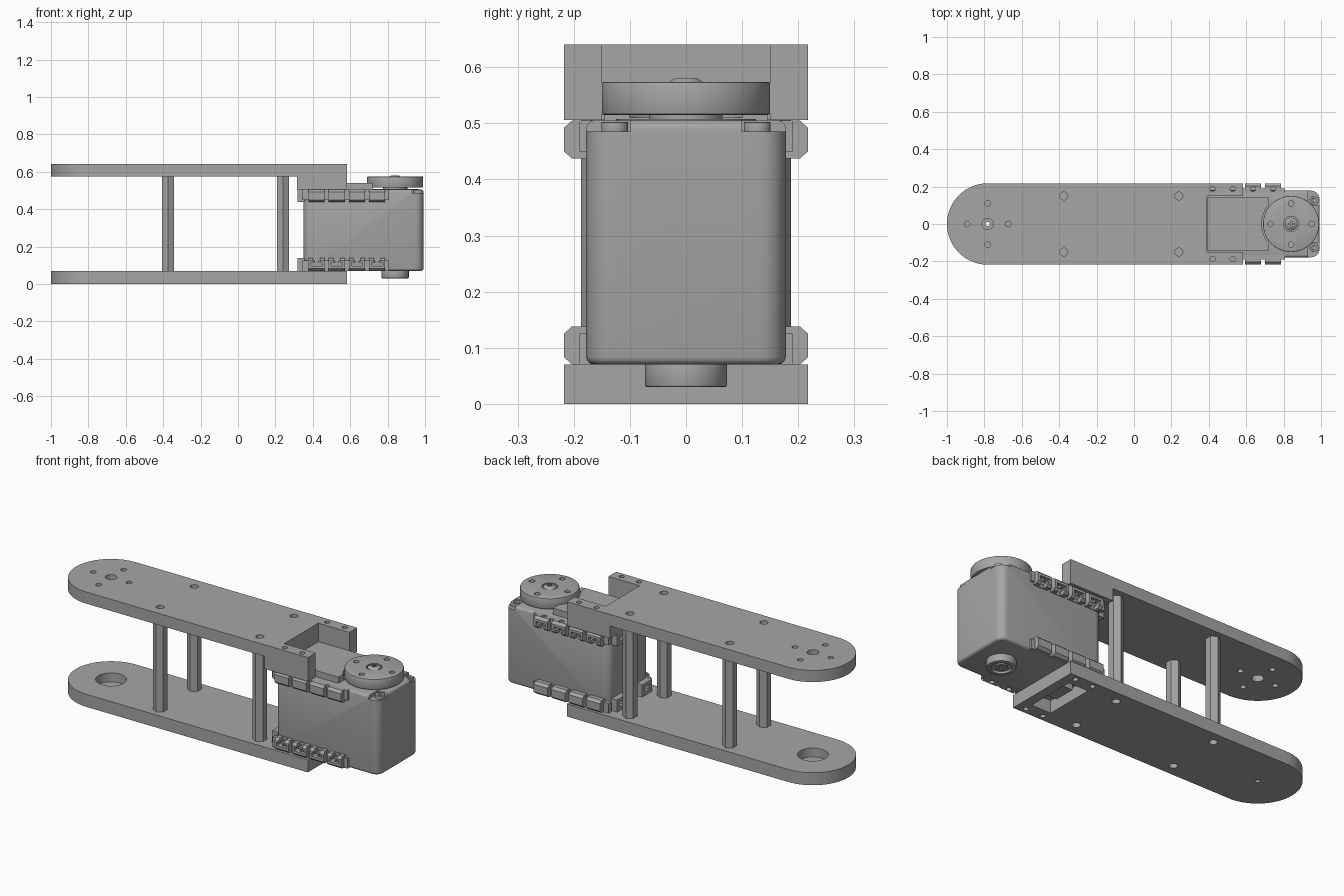
import bpy, bmesh, math
from mathutils import Matrix, Vector

cube = bpy.data.objects.get("Cube")
if cube:
    bpy.data.objects.remove(cube, do_unlink=True)

grey = bpy.data.materials.new("plain grey")
grey.use_nodes = True
GREY = (0.38, 0.38, 0.38, 1)
grey.diffuse_color = GREY
grey.node_tree.nodes["Principled BSDF"].inputs["Base Color"].default_value = GREY


def box(bm, x0, x1, y0, y1, z0, z1):
    m = Matrix.Translation(((x0 + x1) / 2, (y0 + y1) / 2, (z0 + z1) / 2))
    m = m @ Matrix.Diagonal((x1 - x0, y1 - y0, z1 - z0, 1))
    bmesh.ops.create_cube(bm, size=1, matrix=m)


def cyl(bm, x, y, r, z0, z1, n=24, r_top=None, turn=0):
    m = Matrix.Translation((x, y, (z0 + z1) / 2)) @ Matrix.Rotation(turn, 4, "Z")
    bmesh.ops.create_cone(bm, cap_ends=True, segments=n, radius1=r,
                          radius2=r if r_top is None else r_top, depth=z1 - z0, matrix=m)


def prism(bm, points, direction):
    face = bm.faces.new([bm.verts.new(p) for p in points])
    geo = bmesh.ops.extrude_face_region(bm, geom=[face])["geom"]
    bmesh.ops.translate(bm, vec=direction, verts=[v for v in geo if isinstance(v, bmesh.types.BMVert)])


def make(name, bm):
    bmesh.ops.recalc_face_normals(bm, faces=bm.faces)
    mesh = bpy.data.meshes.new(name)
    bm.to_mesh(mesh)
    bm.free()
    mesh.materials.append(grey)
    ob = bpy.data.objects.new(name, mesh)
    bpy.context.collection.objects.link(ob)
    return ob


def apply(ob, mod):
    bpy.ops.object.select_all(action="DESELECT")
    ob.select_set(True)
    bpy.context.view_layer.objects.active = ob
    bpy.ops.object.modifier_apply(modifier=mod.name)


def boolean(ob, bm, operation="DIFFERENCE"):
    tool = make("cutter", bm)
    tool.hide_render = True
    mod = ob.modifiers.new("cut", "BOOLEAN")
    mod.operation, mod.object, mod.solver, mod.use_self = operation, tool, "EXACT", True
    apply(ob, mod)
    bpy.data.objects.remove(tool, do_unlink=True)


def bevel(ob, width, segments):
    mod = ob.modifiers.new("round", "BEVEL")
    mod.width, mod.segments, mod.limit_method = width, segments, "ANGLE"
    apply(ob, mod)


def smooth(ob):
    bpy.ops.object.select_all(action="DESELECT")
    ob.select_set(True)
    bpy.context.view_layer.objects.active = ob
    bpy.ops.object.shade_smooth_by_angle(angle=math.radians(32))


HALF, PIVOT, AXIS = 0.2175, -0.7825, 0.84
LUGS = [0.42 + 0.108 * i for i in range(4)]
POSTS = [(x, y) for x in (-0.375, 0.24) for y in (-0.15, 0.15)]


def slab(name, z0, z1):
    arc = [math.radians(90 + 180 * i / 40) for i in range(41)]
    pts = [(PIVOT + HALF * math.cos(a), HALF * math.sin(a), z0) for a in arc]
    bm = bmesh.new()
    prism(bm, pts + [(0.583, -HALF, z0), (0.583, HALF, z0)], Vector((0, 0, z1 - z0)))
    return make(name, bm)


def plate_holes(bm, z0, z1):
    for x, y in POSTS:
        cyl(bm, x, y, 0.021, z0, z1)
    for x in LUGS[:2]:
        for y in (-0.187, 0.187):
            cyl(bm, x, y, 0.014, z0, z1)


def ring_holes(bm, x, z0, z1):
    for i in range(4):
        a = i * math.pi / 2
        cyl(bm, x + 0.11 * math.cos(a), 0.11 * math.sin(a), 0.015, z0, z1)


# Upper plate with thick end, notch and drilled holes
top = slab("upper_plate", 0.575, 0.64)
bm = bmesh.new()
box(bm, 0.315, 0.583, -HALF, HALF, 0.506, 0.62)
boolean(top, bm, "UNION")
bm = bmesh.new()
box(bm, 0.39, 0.7, -0.15, 0.15, 0.4, 0.7)
plate_holes(bm, 0.45, 0.7)
ring_holes(bm, PIVOT, 0.5, 0.7)
cyl(bm, PIVOT, 0, 0.03, 0.5, 0.7, 32)
boolean(top, bm)
smooth(top)

# Lower plate with bearing pocket, cable window and drilled holes
low = slab("lower_plate", 0, 0.07)
bm = bmesh.new()
plate_holes(bm, -0.1, 0.2)
cyl(bm, PIVOT, 0, 0.078, 0.02, 0.2, 48)
box(bm, 0.41, 0.53, -0.14, 0.14, -0.1, 0.2)
boolean(low, bm)
bm = bmesh.new()
cyl(bm, PIVOT, 0, 0.012, -0.1, 0.2)
boolean(low, bm)
smooth(low)

# Hexagonal spacer posts
for i, (x, y) in enumerate(POSTS):
    bm = bmesh.new()
    cyl(bm, x, y, 0.037, 0.07, 0.575, 6)
    for v in bm.verts:
        v.co.z = min(max(v.co.z, 0.07), 0.575)
    post = make(f"spacer_post_{i + 1}", bm)

# Motor case: rounded box with stepped front corners
bm = bmesh.new()
box(bm, 0.35, 0.992, -0.178, 0.178, 0.07, 0.505)
upright = [e for e in bm.edges if abs(e.verts[0].co.z - e.verts[1].co.z) > 0.1]
bmesh.ops.bevel(bm, geom=upright, offset=0.045, segments=6, profile=0.5, affect="EDGES")
case = make("motor_case", bm)
bevel(case, 0.014, 3)
bm = bmesh.new()
for s in (-1, 1):
    box(bm, 0.93, 1.1, min(s * 0.1, s * 0.3), max(s * 0.1, s * 0.3), 0.485, 0.6)
boolean(case, bm)
smooth(case)

# Raised lid behind the horn
bm = bmesh.new()
box(bm, 0.394, 0.72, -0.145, 0.145, 0.5, 0.54)
lid = make("motor_lid", bm)
bm = bmesh.new()
cyl(bm, AXIS, 0, 0.157, 0.51, 0.7, 64)
boolean(lid, bm)

# Case screws
for s, side in ((-1, "right"), (1, "left")):
    bm = bmesh.new()
    cyl(bm, 0.963, s * 0.127, 0.024, 0.48, 0.502)
    screw = make(f"case_screw_{side}", bm)
    bm = bmesh.new()
    cyl(bm, 0.963, s * 0.127, 0.012, 0.493, 0.6, 6)
    boolean(screw, bm)
    bevel(screw, 0.003, 2)
    smooth(screw)

# Output horn on its neck, with centre screw
bm = bmesh.new()
cyl(bm, AXIS, 0, 0.15, 0.515, 0.574, 64)
horn = make("output_horn", bm)
bevel(horn, 0.004, 2)
bm = bmesh.new()
ring_holes(bm, AXIS, 0.54, 0.7)
cyl(bm, AXIS, 0, 0.041, 0.562, 0.7, 32)
boolean(horn, bm)
smooth(horn)
bm = bmesh.new()
cyl(bm, AXIS, 0, 0.125, 0.5, 0.508, 48)
cyl(bm, AXIS, 0, 0.065, 0.5, 0.52, 48)
smooth(make("horn_neck", bm))
bm = bmesh.new()
cyl(bm, AXIS, 0, 0.034, 0.555, 0.571, 32)
cyl(bm, AXIS, 0, 0.034, 0.571, 0.58, 32, 0.02)
screw = make("horn_screw", bm)
bm = bmesh.new()
box(bm, AXIS - 0.015, AXIS + 0.015, -0.004, 0.004, 0.57, 0.6)
box(bm, AXIS - 0.004, AXIS + 0.004, -0.015, 0.015, 0.57, 0.6)
boolean(screw, bm)

# Idler boss under the case
bm = bmesh.new()
cyl(bm, AXIS, 0, 0.073, 0.03, 0.08, 48)
boss = make("idler_boss", bm)
bevel(boss, 0.004, 2)
bm = bmesh.new()
cyl(bm, AXIS, 0, 0.052, -0.1, 0.042, 40)
boolean(boss, bm)
smooth(boss)
bm = bmesh.new()
cyl(bm, AXIS, 0, 0.03, 0.035, 0.06, 32)
idler = make("idler_screw", bm)
bm = bmesh.new()
cyl(bm, AXIS, 0, 0.015, 0, 0.042, 6)
boolean(idler, bm)
smooth(idler)

# Mounting rails: a strip with four chamfered, pocketed lugs
PROFILE = [(0.165, 0.505), (0.203, 0.505), (HALF, 0.492), (HALF, 0.45), (0.203, 0.437), (0.165, 0.437)]


def rail(name, side, upper):
    def place(bm):
        for v in bm.verts:
            v.co.y *= side
            if not upper:
                v.co.z = 0.575 - v.co.z
        return bm
    bm = bmesh.new()
    box(bm, 0.345, 0.808, 0.165, 0.19, 0.45, 0.505)
    for x in LUGS:
        prism(bm, [(x - 0.043, y, z) for y, z in PROFILE], Vector((0.086, 0, 0)))
    ob = make(name, place(bm))
    bm = bmesh.new()
    for x in LUGS:
        box(bm, x - 0.018, x + 0.018, 0.182, 0.3, 0.4, 0.478)
        box(bm, x - 0.03, x + 0.03, 0.172, 0.3, 0.46, 0.478)
        cyl(bm, x, 0.187, 0.014, 0.45, 0.6, 20)
    boolean(ob, place(bm))


for s, side in ((-1, "right"), (1, "left")):
    rail(f"upper_rail_{side}", s, True)
    rail(f"lower_rail_{side}", s, False)

# Rear lugs on the back of the case
for z0, level in ((0.07, "lower"), (0.437, "upper")):
    bm = bmesh.new()
    for y in (-0.11, 0.11):
        box(bm, 0.317, 0.36, y - 0.043, y + 0.043, z0, z0 + 0.068)
    lugs = make(f"rear_lugs_{level}", bm)
    bm = bmesh.new()
    for y in (-0.11, 0.11):
        box(bm, 0.2, 0.345, y - 0.018, y + 0.018, z0 + 0.02, z0 + 0.048)
    boolean(lugs, bm)

# Cable connector block seen through the window
bm = bmesh.new()
box(bm, 0.44, 0.5, -0.06, 0.06, 0.03, 0.08)
make("connector_block", bm)
